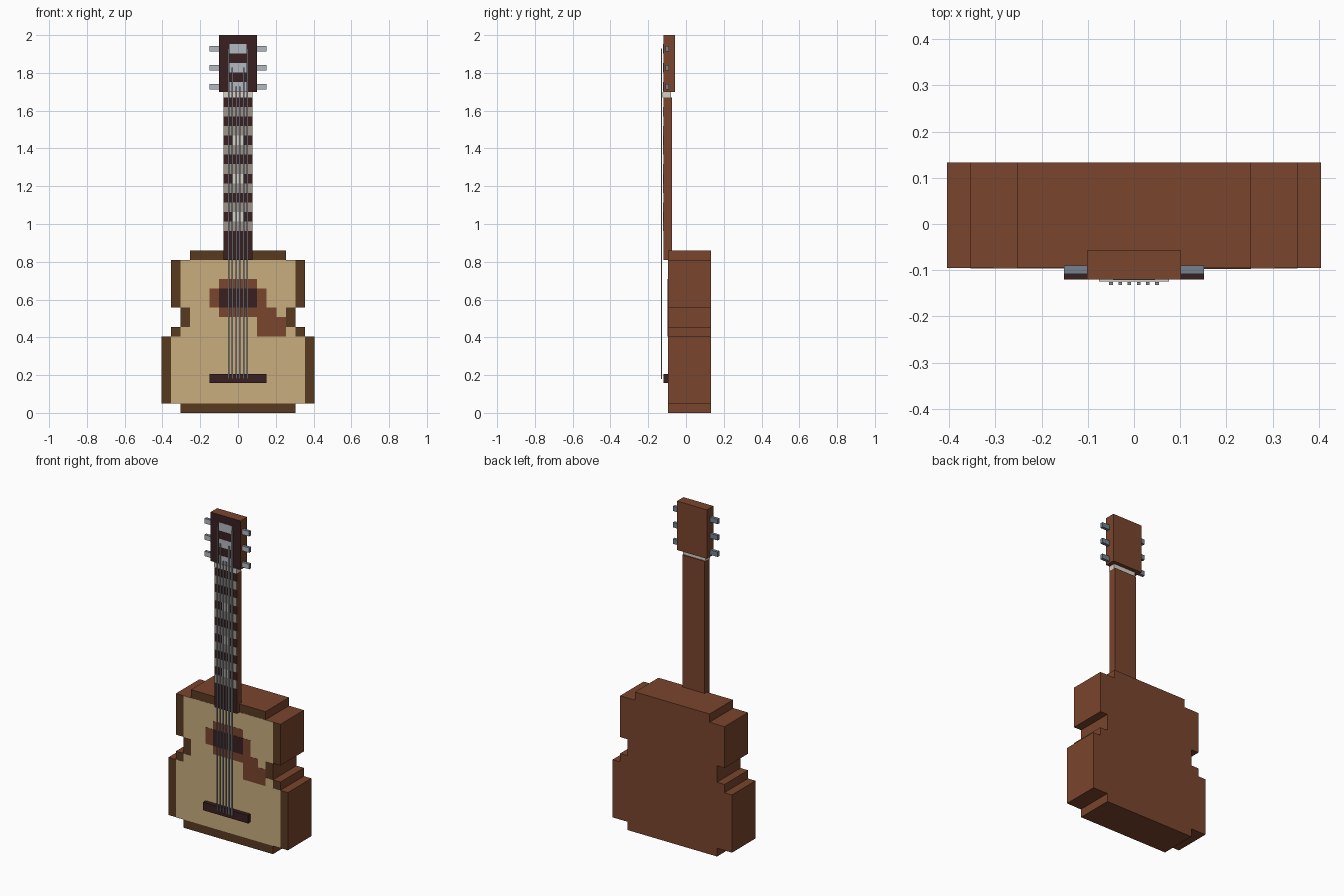
import bpy, bmesh

if "Cube" in bpy.data.objects:
    bpy.data.objects.remove(bpy.data.objects["Cube"])

P = 2 / 39.5          # one block unit of the blocky design
FRONT = -0.095        # front plane of the body
NECK_FRONT = -0.12    # front plane of fingerboard and headstock


def material(name, hex_code):
    def linear(c):
        return c / 12.92 if c <= 0.04045 else ((c + 0.055) / 1.055) ** 2.4
    rgb = [linear(int(hex_code[i:i + 2], 16) / 255) for i in (0, 2, 4)]
    m = bpy.data.materials.new(name)
    m.use_nodes = True
    m.diffuse_color = (*rgb, 1)
    m.node_tree.nodes["Principled BSDF"].inputs["Base Color"].default_value = (*rgb, 1)
    return m


WOOD = material("reddish wood", "7A452D")
EDGE = material("dark edge brown", "583A20")
SPRUCE = material("pale spruce", "C9AD7F")
EBONY = material("ebony", "381F21")
FRET = material("fret grey", "9F968C")
BONE = material("bone", "D8D2C6")
SILVER = material("silver", "B4B8C1")
SLATE = material("slate metal", "76818F")
STRING = material("string steel", "8F9298")


def extrude(name, outline, y0, y1, side, front=None):
    """Extrude an (x, z) outline from y0 back to y1; front faces may differ in colour."""
    bm = bmesh.new()
    face = bm.faces.new([bm.verts.new((x, y0, z)) for x, z in outline])
    ext = bmesh.ops.extrude_face_region(bm, geom=[face], use_keep_orig=True)
    for v in ext["geom"]:
        if isinstance(v, bmesh.types.BMVert):
            v.co.y = y1
    bmesh.ops.recalc_face_normals(bm, faces=bm.faces)
    for f in bm.faces:
        f.material_index = 1 if front and f.normal.y < -0.9 else 0
    mesh = bpy.data.meshes.new(name)
    bm.to_mesh(mesh)
    bm.free()
    mesh.materials.append(side)
    if front:
        mesh.materials.append(front)
    obj = bpy.data.objects.new(name, mesh)
    bpy.context.collection.objects.link(obj)
    return obj


def box(name, x0, x1, z0, z1, y0, y1, side, front=None):
    return extrude(name, [(x0, z0), (x1, z0), (x1, z1), (x0, z1)], y0, y1, side, front)


def plate(name, x0, x1, z0, z1, y, mat, lift=0.002):
    """Thin painted detail; sizes in block units."""
    return box(name, x0 * P, x1 * P, z0 * P, z1 * P, y - lift, y, mat)


def stepped(rows):
    """Mirror-symmetric stepped outline from (half width, bottom, top) rows."""
    right = [(w * P, z * P) for w, z0, z1 in rows for z in (z0, z1)]
    return right + [(-x, z) for x, z in reversed(right)]


# Body with stepped waist, and the pale soundboard on its front
body = [(6, 0, 1), (8, 1, 8), (7, 8, 9), (6, 9, 11), (7, 11, 16), (5, 16, 17)]
extrude("body", stepped(body), FRONT, 0.133, WOOD, EDGE)
extrude("soundboard", stepped([(w - 1, a, b) for w, a, b in body[1:-1]]),
        FRONT - 0.001, FRONT, SPRUCE)

# Sound hole, rosette and pickguard
extrude("rosette", stepped([(2, 10, 11), (3, 11, 13), (2, 13, 14)]), FRONT - 0.002, FRONT, WOOD)
plate("sound_hole", -2, 2, 11, 13, FRONT, EBONY, 0.003)
plate("pickguard_upper", 2, 4, 10, 11, FRONT, WOOD)
plate("pickguard_lower", 2, 5, 8, 10, FRONT, WOOD)

# Bridge
box("bridge", -3 * P, 3 * P, 0.157, 0.207, NECK_FRONT, FRONT, EBONY)

# Neck with frets and centre inlays
box("neck", -1.5 * P, 1.5 * P, 16 * P, 33 * P, NECK_FRONT, -0.073, WOOD, EBONY)
for row in range(19, 32, 2):
    plate("fret", -1.5, 1.5, row, row + 1, NECK_FRONT, FRET, 0.001)
for row in (20, 24, 28):
    plate("inlay", -0.5, 0.5, row, row + 1, NECK_FRONT, BONE, 0.001)
box("nut", -1.5 * P, 1.5 * P, 33 * P, 1.7, -0.124, -0.08, BONE)

# Headstock, tuning pegs, posts and the string pair ending at each level
box("headstock", -2 * P, 2 * P, 1.7, 2.0, NECK_FRONT, -0.057, WOOD, EBONY)
for i, z in enumerate((1.727, 1.828, 1.928)):
    box("post_plate", -0.045, 0.045, z - 0.025, z + 0.025, NECK_FRONT - 0.001, NECK_FRONT, SILVER)
    for s in (-1, 1):
        inner, outer = sorted((s * 2 * P, s * 3 * P))
        box("tuning_peg", inner, outer, z - 0.015, z + 0.015, -0.108, -0.09, SLATE, SILVER)
        x = s * (0.01 + 0.02 * i)
        box("string", x - 0.004, x + 0.004, 0.18, z, -0.132, -0.126, STRING)
